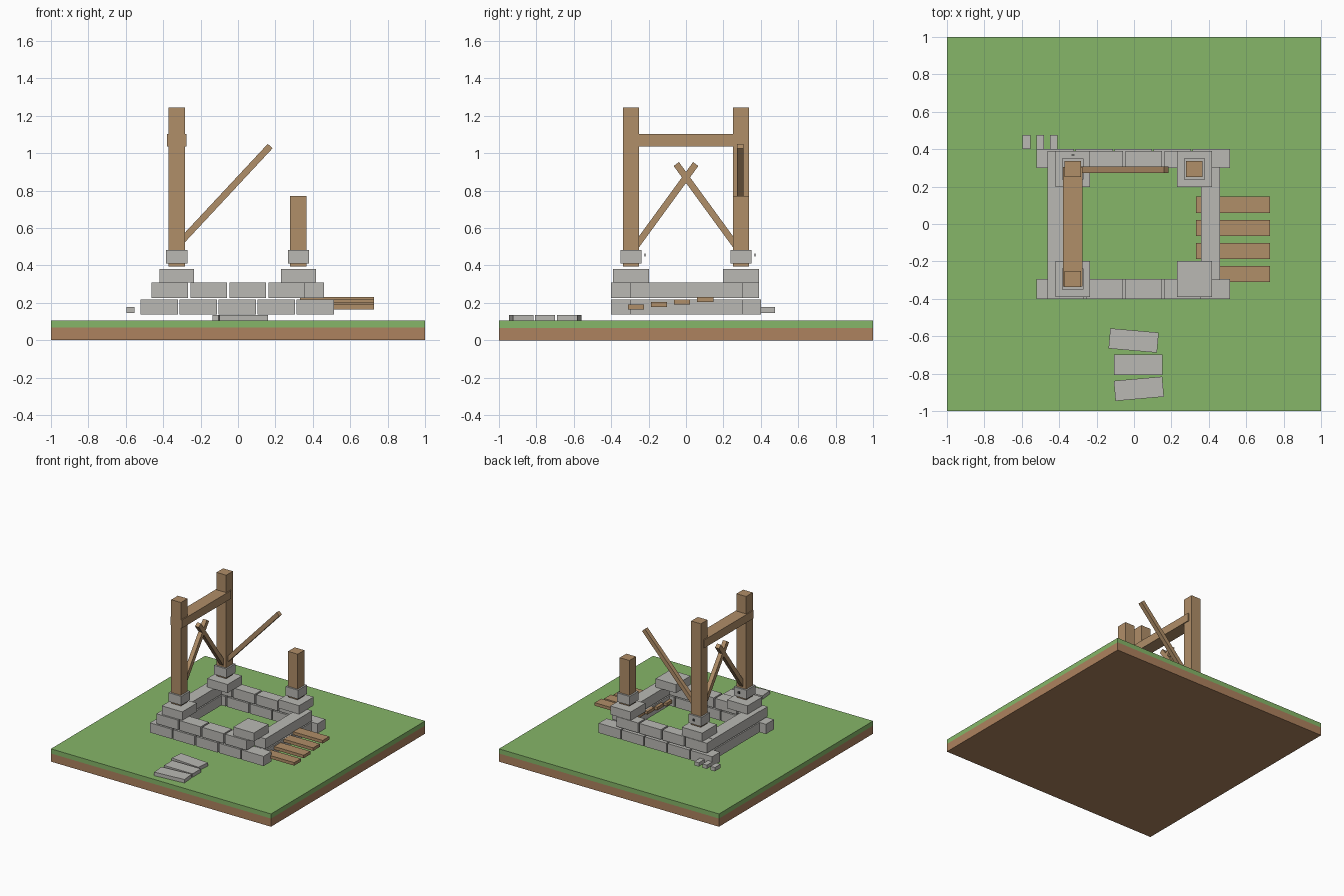
import bpy
import math

if "Cube" in bpy.data.objects:
    bpy.data.objects.remove(bpy.data.objects["Cube"])


def material(name, rgb):
    m = bpy.data.materials.new(name)
    lin = [((c / 255 + 0.055) / 1.055) ** 2.4 for c in rgb]
    m.diffuse_color = (*lin, 1)
    m.use_nodes = True
    m.node_tree.nodes["Principled BSDF"].inputs["Base Color"].default_value = m.diffuse_color
    return m


GRASS = material("grass green", (134, 182, 104))
DIRT = material("dirt brown", (174, 130, 94))
STONE = material("stone grey", (186, 185, 180))
WOOD = material("timber brown", (176, 142, 104))
IRON = material("dark iron", (70, 70, 70))


def block(name, mat, x, y, z, rot=(0, 0, 0)):
    """Box from (min, max) ranges, optionally turned about its centre."""
    ranges = (x, y, z)
    bpy.ops.mesh.primitive_cube_add(size=1, location=[(a + b) / 2 for a, b in ranges])
    ob = bpy.context.object
    ob.name = name
    dims = [b - a for a, b in ranges]
    for v in ob.data.vertices:
        v.co = [c * d for c, d in zip(v.co, dims)]
    ob.rotation_euler = rot
    ob.data.materials.append(mat)
    return ob


def strut(name, start, end, size=0.035):
    """Square timber between two points lying in a vertical plane."""
    dx, dy, dz = (e - s for s, e in zip(start, end))
    half = math.sqrt(dx * dx + dy * dy + dz * dz) / 2
    cx, cy, cz = ((s + e) / 2 for s, e in zip(start, end))
    rot = (-math.atan2(dy, dz), math.atan2(dx, dz), 0)
    h = size / 2
    block(name, WOOD, (cx - h, cx + h), (cy - h, cy + h), (cz - half, cz + half), rot)


# Ground slab
block("dirt_layer", DIRT, (-1, 1), (-1, 1), (0, 0.067))
block("grass_layer", GRASS, (-1, 1), (-1, 1), (0.067, 0.105))

# Front and back walls: two staggered courses
for side, lo, hi in (("front", -0.40, -0.295), ("back", 0.30, 0.402)):
    for i in range(5):
        x = -0.52 + i * 0.2085
        block(side + "_lower_stone", STONE, (x, x + 0.198), (lo, hi), (0.138, 0.218))
    for i in range(4):
        x = -0.462 + i * 0.2085
        block(side + "_upper_stone", STONE, (x, x + 0.195), (lo, min(hi, 0.39)), (0.227, 0.308))

# Side walls: long stones
for side, lo, hi in (("left", -0.462, -0.36), ("right", 0.357, 0.46)):
    block(side + "_lower_wall", STONE, (lo, hi), (-0.293, 0.298), (0.138, 0.218))
    block(side + "_upper_wall", STONE, (lo, hi), (-0.30, 0.305), (0.227, 0.31))

# Corner caps, footings and posts
for cx in (-0.327, 0.323):
    for cy in (-0.294, 0.294):
        block("corner_cap", STONE, (cx - 0.093, cx + 0.093), (cy - 0.095, cy + 0.095), (0.31, 0.38))
        if cx > 0 and cy < 0:
            continue
        top = 1.245 if cx < 0 else 0.77
        block("post_footing", STONE, (cx - 0.057, cx + 0.057), (cy - 0.057, cy + 0.057), (0.41, 0.483))
        block("post", WOOD, (cx - 0.044, cx + 0.044), (cy - 0.043, cy + 0.043), (0.395, top))
        if cx < 0:
            block("footing_peg", IRON, (cx - 0.008, cx + 0.008),
                  (cy + 0.071, cy + 0.078), (0.447, 0.463))

# Cross beam and braces
block("cross_beam", WOOD, (-0.379, -0.275), (-0.335, 0.305), (1.035, 1.102))
for s in (-1, 1):
    strut("crossed_brace", (-0.327, s * 0.285, 0.48), (-0.327, -s * 0.052, 0.942))
strut("leaning_brace", (-0.33, 0.29, 0.50), (0.172, 0.29, 1.038))

# Plank pile through the right wall
for i in range(4):
    y = 0.06 - i * 0.1235
    z = 0.206 - i * 0.0135
    block("plank", WOOD, (0.332, 0.728), (y, y + 0.086), (z, z + 0.025))

# Flagstone path
for cx, cy, deg in ((-0.002, -0.623, -5), (0.022, -0.753, 0), (0.026, -0.881, 5)):
    block("flagstone", STONE, (cx - 0.13, cx + 0.13), (cy - 0.054, cy + 0.054),
          (0.105, 0.134), (0, 0, math.radians(deg)))

# Small loose stones behind the wall
for i in range(3):
    x = -0.595 + i * 0.073
    block("loose_stone", STONE, (x, x + 0.041), (0.402, 0.475), (0.146, 0.177))
